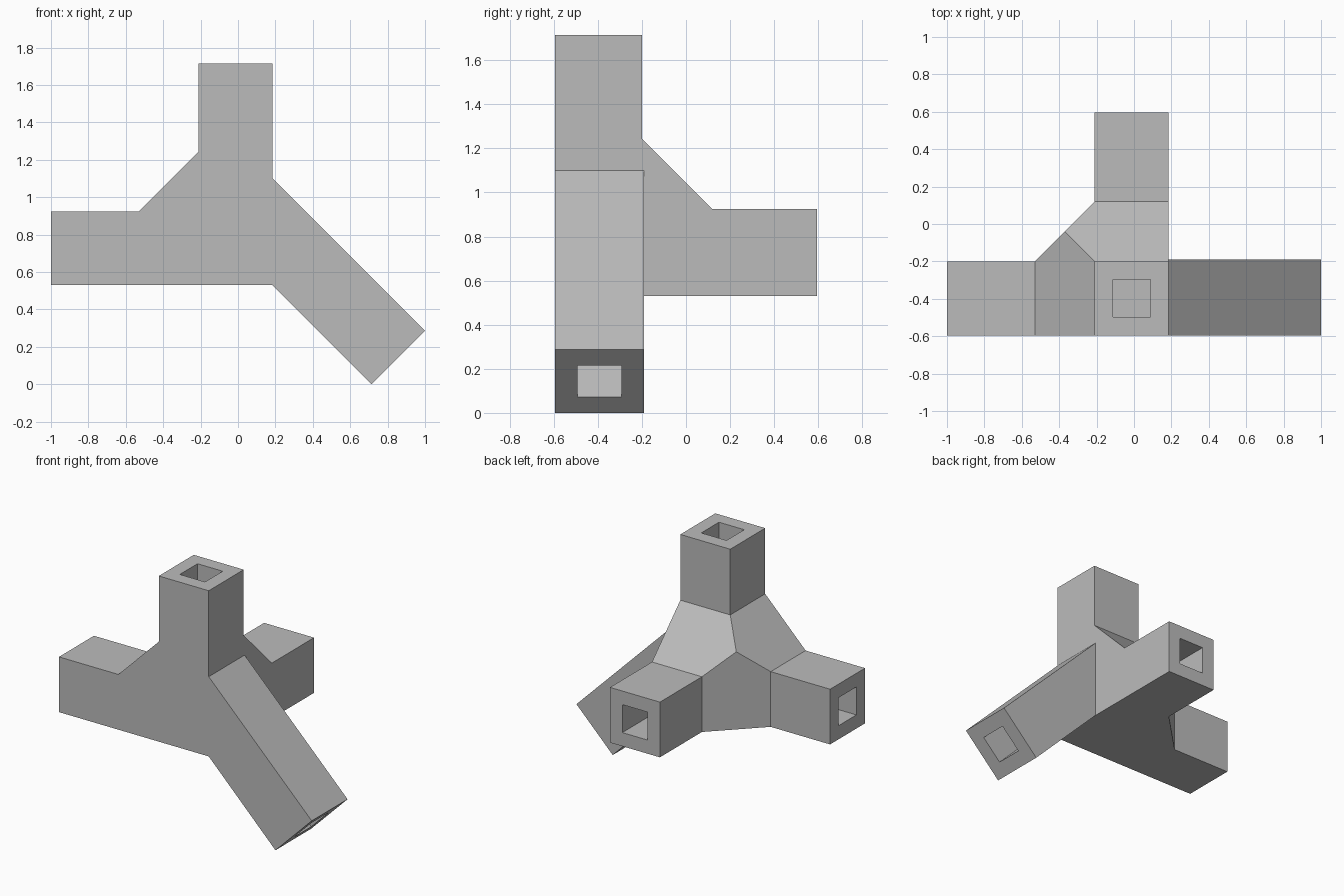
import bpy
import bmesh
from math import radians
from mathutils import Matrix, Vector

cube = bpy.data.objects.get("Cube")
if cube:
    bpy.data.objects.remove(cube, do_unlink=True)

grey = bpy.data.materials.new("mid grey")
grey.use_nodes = True
GREY = (0.5, 0.5, 0.5, 1)
grey.diffuse_color = GREY
grey.node_tree.nodes["Principled BSDF"].inputs["Base Color"].default_value = GREY

# Square hub limits: low corner, high corner
LO = Vector((-0.21, -0.595, 0.53))
HI = Vector((0.185, -0.2, 0.925))
MID = (LO + HI) / 2
GUSSET = 0.32
BORE = 0.1


def finish(name, bm):
    bmesh.ops.recalc_face_normals(bm, faces=bm.faces[:])
    mesh = bpy.data.meshes.new(name)
    bm.to_mesh(mesh)
    bm.free()
    mesh.materials.append(grey)
    obj = bpy.data.objects.new(name, mesh)
    bpy.context.collection.objects.link(obj)
    return obj


def box_mesh(lo, hi):
    lo, hi = Vector(lo), Vector(hi)
    bm = bmesh.new()
    bmesh.ops.create_cube(bm, size=1, matrix=Matrix.Translation((lo + hi) / 2)
                          @ Matrix.Diagonal((*(hi - lo), 1)))
    return bm


def box(name, lo, hi, matrix=None):
    bm = box_mesh(lo, hi)
    if matrix:
        bm.transform(matrix)
    return finish(name, bm)


def combine(target, tool, operation):
    mod = target.modifiers.new("join", 'BOOLEAN')
    mod.operation = operation
    mod.solver = 'EXACT'
    mod.object = tool
    with bpy.context.temp_override(object=target, active_object=target,
                                   selected_objects=[target]):
        bpy.ops.object.modifier_apply(modifier=mod.name)
    bpy.data.objects.remove(tool, do_unlink=True)


# Hub with gussets: a block sliced by a 45 degree plane between each pair of arms
out = [Vector((-1, 0, 0)), Vector((0, 1, 0)), Vector((0, 0, 1))]
corner = Vector((LO.x, HI.y, HI.z))
bm = box_mesh((LO.x - GUSSET, LO.y, LO.z), (HI.x, HI.y + GUSSET, HI.z + GUSSET))
for a, b in ((0, 1), (0, 2), (1, 2)):
    cut = bmesh.ops.bisect_plane(bm, geom=bm.verts[:] + bm.edges[:] + bm.faces[:],
                                 plane_co=corner + out[a] * GUSSET,
                                 plane_no=out[a] + out[b], clear_outer=True)
    edges = [e for e in cut["geom_cut"] if isinstance(e, bmesh.types.BMEdge)]
    bmesh.ops.contextual_create(bm, geom=edges)
connector = finish("corner_connector", bm)

# Square arms: side, back and top
for name, lo, hi in (("side_arm", (-1, LO.y, LO.z), HI),
                     ("back_arm", LO, (HI.x, 0.595, HI.z)),
                     ("top_post", LO, (HI.x, HI.y, 1.715))):
    combine(connector, box(name, lo, hi), 'UNION')

# Slanted leg: side profile pushed along y
bm = bmesh.new()
profile = [(HI.x, 1.1), (1, 0.287), (0.713, 0), (HI.x, LO.z)]
face = bm.faces.new([bm.verts.new((x, LO.y, z)) for x, z in profile])
side = bmesh.ops.extrude_face_region(bm, geom=[face])
verts = [v for v in side["geom"] if isinstance(v, bmesh.types.BMVert)]
bmesh.ops.translate(bm, vec=(0, 0.405, 0), verts=verts)
combine(connector, finish("slanted_leg", bm), 'UNION')

# Square sockets bored to the middle of the hub
r = Vector((BORE,) * 3)
near, far = MID - r, MID + r
slant = Matrix.Translation((0.856, -0.393, 0.144)) @ Matrix.Rotation(radians(-45), 4, 'Y')
for name, lo, hi, matrix in (
        ("side_socket", (-1.1, near.y, near.z), far, None),
        ("back_socket", near, (far.x, 0.7, far.z), None),
        ("top_socket", near, (far.x, far.y, 1.8), None),
        ("leg_socket", (-BORE, -BORE, -0.1), (BORE, BORE, 1.15), slant)):
    combine(connector, box(name, lo, hi, matrix), 'DIFFERENCE')
